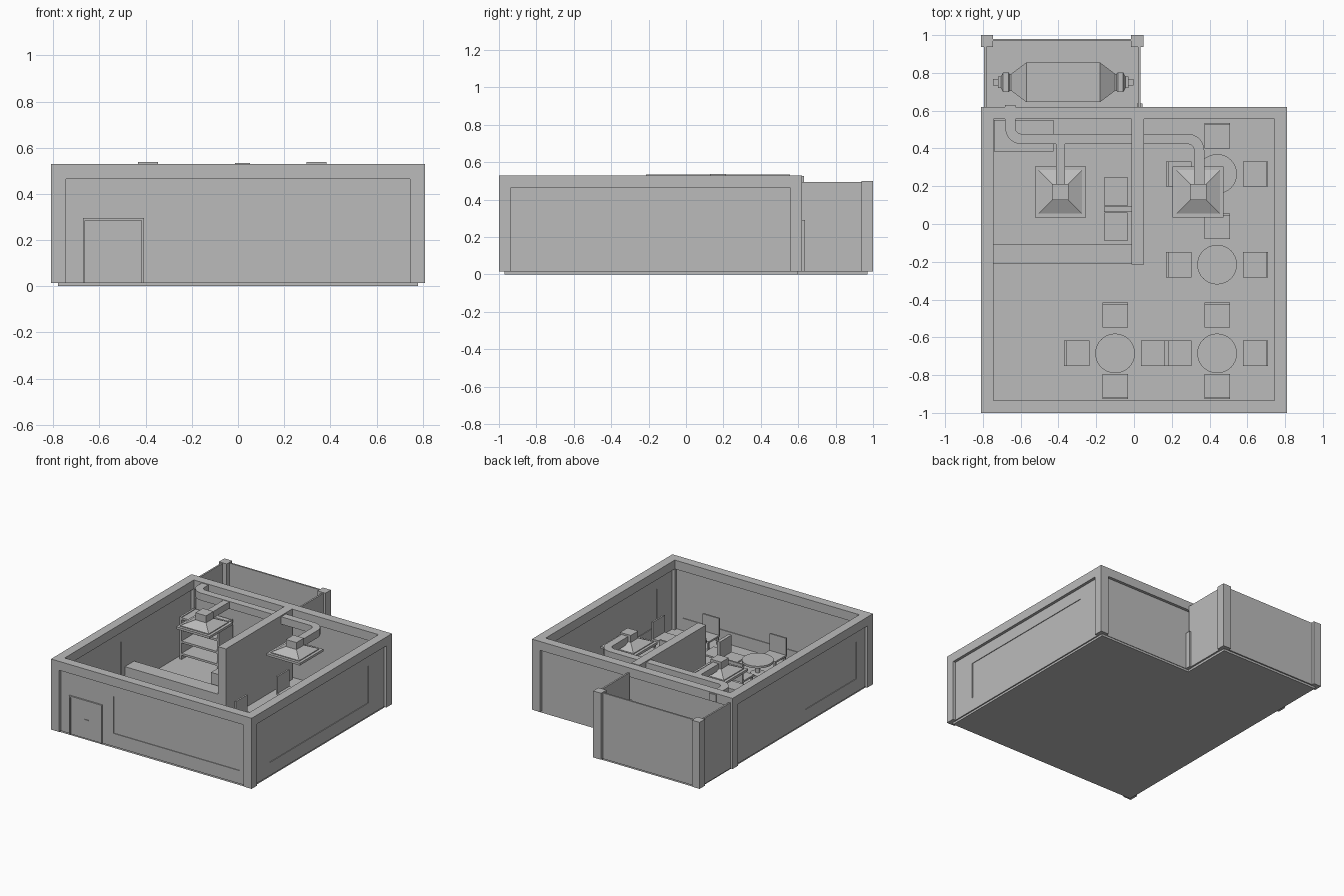
import bpy, bmesh
from math import pi, sin, cos
from mathutils import Vector

if "Cube" in bpy.data.objects:
    bpy.data.objects.remove(bpy.data.objects["Cube"])

GREY = (0.5, 0.5, 0.5, 1)
mat = bpy.data.materials.new("plain grey")
mat.use_nodes = True
mat.diffuse_color = GREY
mat.node_tree.nodes["Principled BSDF"].inputs["Base Color"].default_value = GREY


def finish(name, bm):
    bmesh.ops.recalc_face_normals(bm, faces=bm.faces)
    me = bpy.data.meshes.new(name)
    bm.to_mesh(me)
    bm.free()
    me.materials.append(mat)
    ob = bpy.data.objects.new(name, me)
    bpy.context.collection.objects.link(ob)
    return ob


def add_box(bm, x, y, z):
    vs = bmesh.ops.create_cube(bm, size=1)["verts"]
    for v in vs:
        for i, (a, b) in enumerate((x, y, z)):
            v.co[i] = a if v.co[i] < 0 else b


def boxes(name, *parts):
    bm = bmesh.new()
    for p in parts:
        add_box(bm, *p)
    return finish(name, bm)


def loft(name, rings):
    """Skin a list of equal-length point rings and cap both ends."""
    bm = bmesh.new()
    rows = [[bm.verts.new(p) for p in r] for r in rings]
    n = len(rows[0])
    for a, b in zip(rows, rows[1:]):
        for i in range(n):
            j = (i + 1) % n
            bm.faces.new((a[i], a[j], b[j], b[i]))
    bm.faces.new(rows[0])
    bm.faces.new(rows[-1])
    return finish(name, bm)


def duct(name, path, z, r=0.027):
    """Square duct swept along a flat path."""
    pts = [Vector(p) for p in path]
    rings = []
    for i, p in enumerate(pts):
        d = (pts[min(i + 1, len(pts) - 1)] - pts[max(i - 1, 0)]).normalized()
        s = Vector((-d.y, d.x)) * r
        rings.append([(p.x + k * s.x, p.y + k * s.y, z + h * r)
                      for k, h in ((-1, -1), (1, -1), (1, 1), (-1, 1))])
    return loft(name, rings)


def arc(cx, cy, r, a0, a1, n=8):
    return [(cx + r * cos(a0 + (a1 - a0) * i / n), cy + r * sin(a0 + (a1 - a0) * i / n))
            for i in range(n + 1)]


# Building shell: slab, corner pillars, top beams, recessed walls
X, Y0, Y1, TOP, LOW, T = 0.81, -1.0, 0.62, 0.53, 0.015, 0.065
WIN = (0.11, 0.38)
boxes("floor_slab", ((-0.78, 0.78), (-0.97, 0.595), (0, 0.02)))
for sx in (-1, 1):
    xs = sorted((sx * X, sx * (X - T)))
    side = "left" if sx > 0 else "right"
    boxes(side + "_pillars", (xs, (Y0, Y0 + T), (LOW, TOP)), (xs, (Y1 - T, Y1), (LOW, TOP)))
    boxes(side + "_top_beam", (xs, (Y0 + T, Y1 - T), (TOP - T, TOP)))
boxes("front_top_beam", ((-X + T, X - T), (Y0, Y0 + T), (TOP - T, TOP)))
boxes("back_top_beam", ((-X + T, X - T), (Y1 - T, Y1), (TOP - T, TOP)))


def window_wall(name, along_x, at, lo, hi, w0, w1):
    """Wall with one opening and a thin pane set inside it."""
    def place(u, z, d):
        t = (at - d, at + d)
        return (u, t, z) if along_x else (t, u, z)
    d, z0, z1 = 0.011, LOW, TOP - T
    boxes(name, place((lo, w0), (z0, z1), d), place((w1, hi), (z0, z1), d),
          place((w0, w1), (z0, WIN[0]), d), place((w0, w1), (WIN[1], z1), d))
    boxes(name + "_window", place((w0, w1), WIN, 0.006))


window_wall("front_wall", True, Y0 + 0.032, -X + T, X - T, -0.32, 0.7)
window_wall("left_wall", False, X - 0.032, Y0 + T, Y1 - T, -0.76, 0.38)
window_wall("right_wall", False, -X + 0.032, Y0 + T, Y1 - T, -0.84, -0.25)
boxes("back_wall", ((-X + T, X - T), (Y1 - 0.043, Y1 - 0.021), (LOW, TOP - T)))

# Front door with frame and handle
boxes("front_door", ((-0.662, -0.418), (-0.983, -0.975), (LOW, 0.285)))
boxes("front_door_frame", ((-0.672, -0.662), (-0.99, -0.975), (LOW, 0.295)),
      ((-0.418, -0.408), (-0.99, -0.975), (LOW, 0.295)),
      ((-0.662, -0.418), (-0.99, -0.975), (0.285, 0.295)))
boxes("front_door_handle", ((-0.55, -0.52), (-0.988, -0.98), (0.148, 0.154)))
boxes("back_door_post", ((0.015, 0.045), (0.59, 0.637), (LOW, 0.29)))

# Inner partition and counter
boxes("partition", ((-0.012, 0.053), (-0.215, Y1 - T), (0.02, 0.534)))
boxes("counter", ((-0.765, -0.012), (-0.212, -0.105), (0.02, 0.185)))

# Kitchen units against the partition
boxes("kitchen_units", ((-0.155, -0.035), (-0.09, 0.06), (0.02, 0.26)),
      ((-0.155, -0.035), (0.095, 0.248), (0.02, 0.26)),
      ((-0.16, -0.012), (0.064, 0.092), (0.02, 0.27)))

# Storage shelf
shelf = [((x, x + 0.015), (0.385, 0.55), (0.02, 0.33)) for x in (-0.74, -0.44)]
shelf += [((-0.725, -0.44), (0.385, 0.55), (z, z + 0.015)) for z in (0.05, 0.14, 0.23, 0.31)]
boxes("storage_shelf", *shelf)


# Extractor hoods
def hood(name, cx, cy):
    def ring(r, z):
        return [(cx + a * r, cy + b * r, z) for a, b in ((-1, -1), (1, -1), (1, 1), (-1, 1))]
    loft(name, [ring(r, z) for r, z in
                ((0.135, 0.43), (0.135, 0.447), (0.115, 0.447), (0.115, 0.453),
                 (0.043, 0.487), (0.043, 0.538))])


hood("right_hood", -0.39, 0.17)
hood("left_hood", 0.34, 0.17)

# Ventilation ducts
DZ = 0.498
duct("main_duct", [(0.345, 0.2)] + arc(0.285, 0.39, 0.06, 0, pi / 2)
     + arc(-0.595, 0.51, 0.06, 1.5 * pi, pi) + [(-0.655, 0.63)], DZ)
duct("branch_duct", [(-0.39, 0.2), (-0.39, 0.44)], DZ, 0.024)


# Round tables
def table(name, cx, cy):
    def ring(r, z):
        return [(cx + r * cos(a * pi / 16), cy + r * sin(a * pi / 16), z) for a in range(32)]
    loft(name, [ring(r, z) for r, z in
                ((0.05, 0.02), (0.05, 0.03), (0.015, 0.035), (0.015, 0.11), (0.105, 0.11), (0.105, 0.125))])


# Chairs: the backrest lies on the side given by the direction
def chair(name, cx, cy, dx, dy):
    h, leg = 0.067, 0.012
    parts = [((cx - h, cx + h), (cy - h, cy + h), (0.075, 0.087))]
    for a in (-1, 1):
        for b in (-1, 1):
            px, py = cx + a * (h - leg), cy + b * (h - leg)
            parts.append(((px - leg / 2, px + leg / 2), (py - leg / 2, py + leg / 2), (0.02, 0.075)))
    bx, by = cx + dx * (h - 0.006), cy + dy * (h - 0.006)
    wx, wy = (0.006, h) if dx else (h, 0.006)
    parts.append(((bx - wx, bx + wx), (by - wy, by + wy), (0.087, 0.21)))
    boxes(name, *parts)


SIDES = {"E": (1, 0), "W": (-1, 0), "N": (0, 1), "S": (0, -1)}
SETS = ((0.44, 0.265, "EWN"), (0.44, -0.215, "EWN"), (0.44, -0.685, "EWNS"), (-0.1, -0.685, "EWNS"))
for i, (tx, ty, seats) in enumerate(SETS):
    table(f"table_{i + 1}", tx, ty)
    for s in seats:
        dx, dy = SIDES[s]
        reach = 0.175 if s == "S" else 0.203
        chair(f"chair_{i + 1}_{s}", tx + dx * reach, ty + dy * reach, dx, dy)

# Rear yard: floor, thin walls, corner posts
boxes("yard_floor", ((-0.78, 0.02), (0.595, 0.97), (0, 0.018)))
boxes("yard_walls", ((-0.793, -0.781), (0.62, 0.98), (LOW, 0.495)),
      ((0.022, 0.034), (0.62, 0.98), (LOW, 0.495)),
      ((-0.79, 0.03), (0.968, 0.98), (LOW, 0.495)))
boxes("yard_posts", ((-0.81, -0.747), (0.937, 1.0), (LOW, 0.5)),
      ((-0.015, 0.05), (0.937, 1.0), (LOW, 0.5)))

# Storage tank with tapered ends and valves
TANK = ((0.195, 0.105), (0.275, 0.045), (0.283, 0.045), (0.289, 0.052),
        (0.318, 0.052), (0.33, 0.03), (0.345, 0.03), (0.345, 0.018), (0.372, 0.018))
profile = [(-x, r) for x, r in reversed(TANK)] + list(TANK)
loft("storage_tank", [[(-0.375 + x, 0.75 + a * r, 0.125 + b * r)
                       for a, b in ((-1, -1), (1, -1), (1, 1), (-1, 1))] for x, r in profile])
